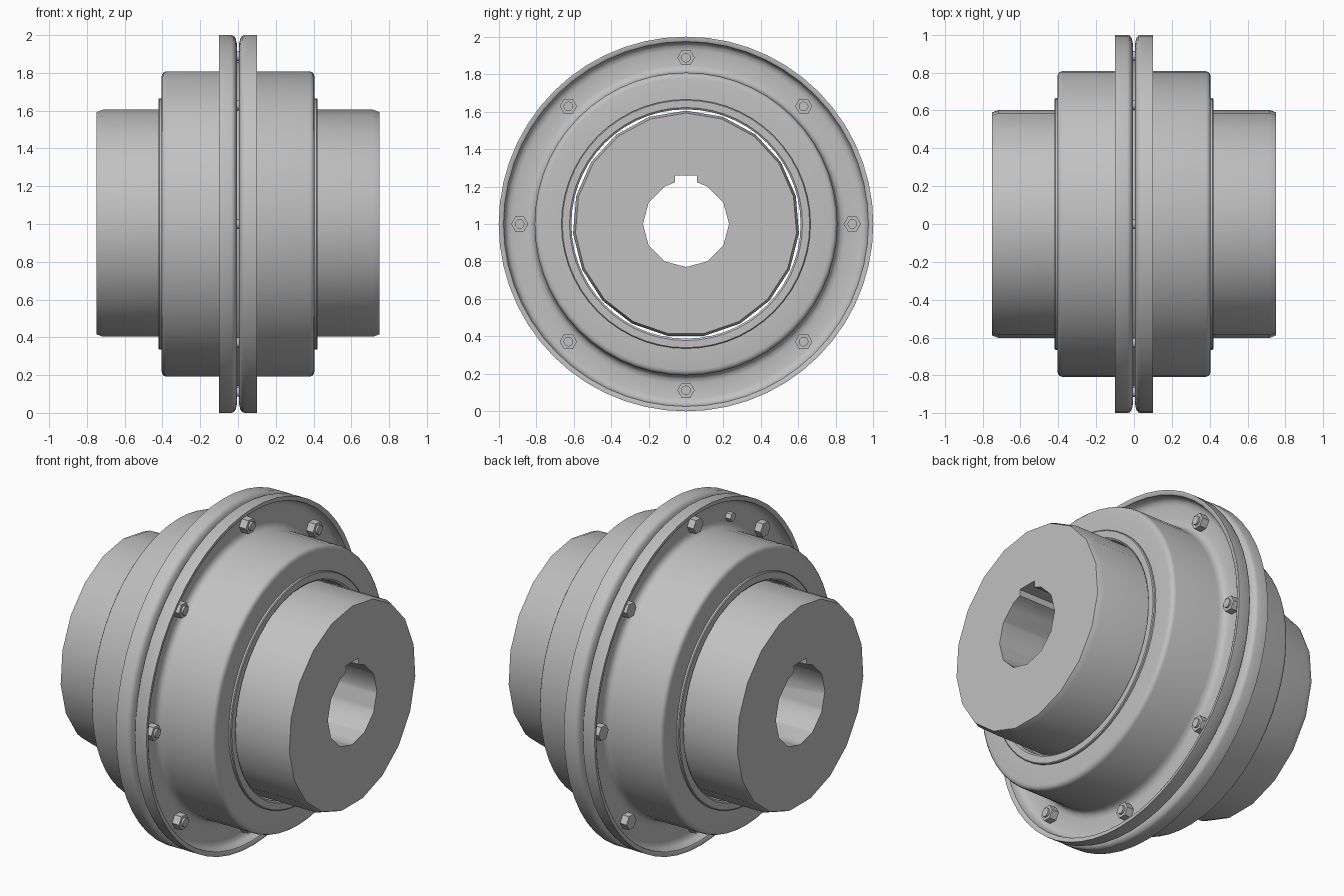
import bpy, bmesh
from math import sin, cos, pi, radians

old = bpy.data.objects.get("Cube")
if old:
    bpy.data.objects.remove(old, do_unlink=True)

STEEL = (0.53, 0.53, 0.53, 1)
steel = bpy.data.materials.new("steel grey")
steel.use_nodes = True
steel.diffuse_color = STEEL
steel.node_tree.nodes["Principled BSDF"].inputs["Base Color"].default_value = STEEL


def finish(bm, name):
    bmesh.ops.recalc_face_normals(bm, faces=bm.faces)
    mesh = bpy.data.meshes.new(name)
    bm.to_mesh(mesh)
    bm.free()
    mesh.materials.append(steel)
    ob = bpy.data.objects.new(name, mesh)
    bpy.context.collection.objects.link(ob)
    return ob


def smooth(ob):
    bpy.ops.object.select_all(action='DESELECT')
    ob.select_set(True)
    bpy.context.view_layer.objects.active = ob
    bpy.ops.object.shade_smooth_by_angle(angle=radians(35))


def lathe(name, profile, sides, side):
    """Closed (x, radius) profile turned about the shaft axis; side mirrors x."""
    bm = bmesh.new()
    rings = []
    for k in range(sides):
        a = 2 * pi * k / sides
        rings.append([bm.verts.new((side * x, r * sin(a), 1 + r * cos(a)))
                      for x, r in profile])
    n = len(profile)
    for k in range(sides):
        p, q = rings[k], rings[(k + 1) % sides]
        for i in range(n):
            j = (i + 1) % n
            bm.faces.new((p[i], p[j], q[j], q[i]))
    return finish(bm, name)


def prism(name, outline, x0, x1):
    """(y, z) outline extruded along the shaft axis."""
    bm = bmesh.new()
    face = bm.faces.new([bm.verts.new((x0, y, z)) for y, z in outline])
    new = bmesh.ops.extrude_face_region(bm, geom=[face])["geom"]
    verts = [v for v in new if isinstance(v, bmesh.types.BMVert)]
    bmesh.ops.translate(bm, verts=verts, vec=(x1 - x0, 0, 0))
    return finish(bm, name)


def circle(y, z, r, n):
    return [(y + r * cos(2 * pi * k / n), z + r * sin(2 * pi * k / n)) for k in range(n)]


# Profiles of the turned parts
sleeve = [(0.006, 0.65), (0.006, 0.955), (0.012, 0.982), (0.022, 0.995), (0.035, 1.0),
          (0.1, 1.0), (0.1, 0.985), (0.094, 0.974), (0.06, 0.966), (0.046, 0.953),
          (0.04, 0.93), (0.04, 0.85), (0.045, 0.828), (0.06, 0.814), (0.085, 0.808),
          (0.38, 0.808), (0.394, 0.803), (0.402, 0.793), (0.405, 0.778), (0.405, 0.65)]
seal = [(0.34, 0.612), (0.34, 0.665), (0.416, 0.665), (0.42, 0.66), (0.42, 0.622), (0.412, 0.612)]
hub = [(0.01, 0.15), (0.01, 0.605), (0.715, 0.605), (0.75, 0.592), (0.75, 0.15)]

# Bore outline with keyway at the top
bore = [(0.23 * sin(k * pi / 6), 1 + 0.23 * cos(k * pi / 6)) for k in range(1, 12)]
bore += [(-0.06, 1.222), (-0.06, 1.26), (0.06, 1.26), (0.06, 1.222)]

for side, label in ((1, "left"), (-1, "right")):
    smooth(lathe(label + "_flanged_sleeve", sleeve, 56, side))
    smooth(lathe(label + "_seal_ring", seal, 56, side))

    # Hub, bored through with the keyway
    body = lathe(label + "_hub", hub, 19, side)
    cutter = prism("bore_cutter", bore, -0.9, 0.9)
    cutter.hide_render = True
    # Fill the blank's core so that the bore alone shapes the hole
    bm = bmesh.new()
    bm.from_mesh(body.data)
    core = [f for f in bm.faces
            if all(((v.co.y ** 2 + (v.co.z - 1) ** 2) ** 0.5) < 0.2 for v in f.verts)]
    bmesh.ops.delete(bm, geom=core, context='FACES')
    bmesh.ops.holes_fill(bm, edges=[e for e in bm.edges if e.is_boundary], sides=0)
    bmesh.ops.recalc_face_normals(bm, faces=bm.faces)
    bm.to_mesh(body.data)
    bm.free()
    cut = body.modifiers.new("bore", 'BOOLEAN')
    cut.object = cutter
    cut.solver = 'EXACT'
    bpy.context.view_layer.objects.active = body
    bpy.ops.object.modifier_apply(modifier=cut.name)
    bpy.data.objects.remove(cutter, do_unlink=True)
    smooth(body)

# Gasket between the flanges
smooth(lathe("gasket", [(-0.006, 0.612), (-0.006, 0.86), (0.006, 0.86), (0.006, 0.612)], 56, 1))

# Ring of eight bolts: nuts on the left flange, heads on the right
for k in range(8):
    a = k * pi / 4
    y, z = 0.888 * cos(a), 1 + 0.888 * sin(a)
    prism("nut_%d" % k, circle(y, z, 0.046, 6), 0.038, 0.085)
    smooth(prism("bolt_shank_%d" % k, circle(y, z, 0.026, 12), -0.05, 0.097))
    prism("bolt_head_%d" % k, circle(y, z, 0.046, 6), -0.082, -0.038)

# Small grease plug on the right flange
a = radians(112.5)
prism("grease_plug", circle(0.875 * cos(a), 1 + 0.875 * sin(a), 0.026, 6), -0.075, -0.038)
